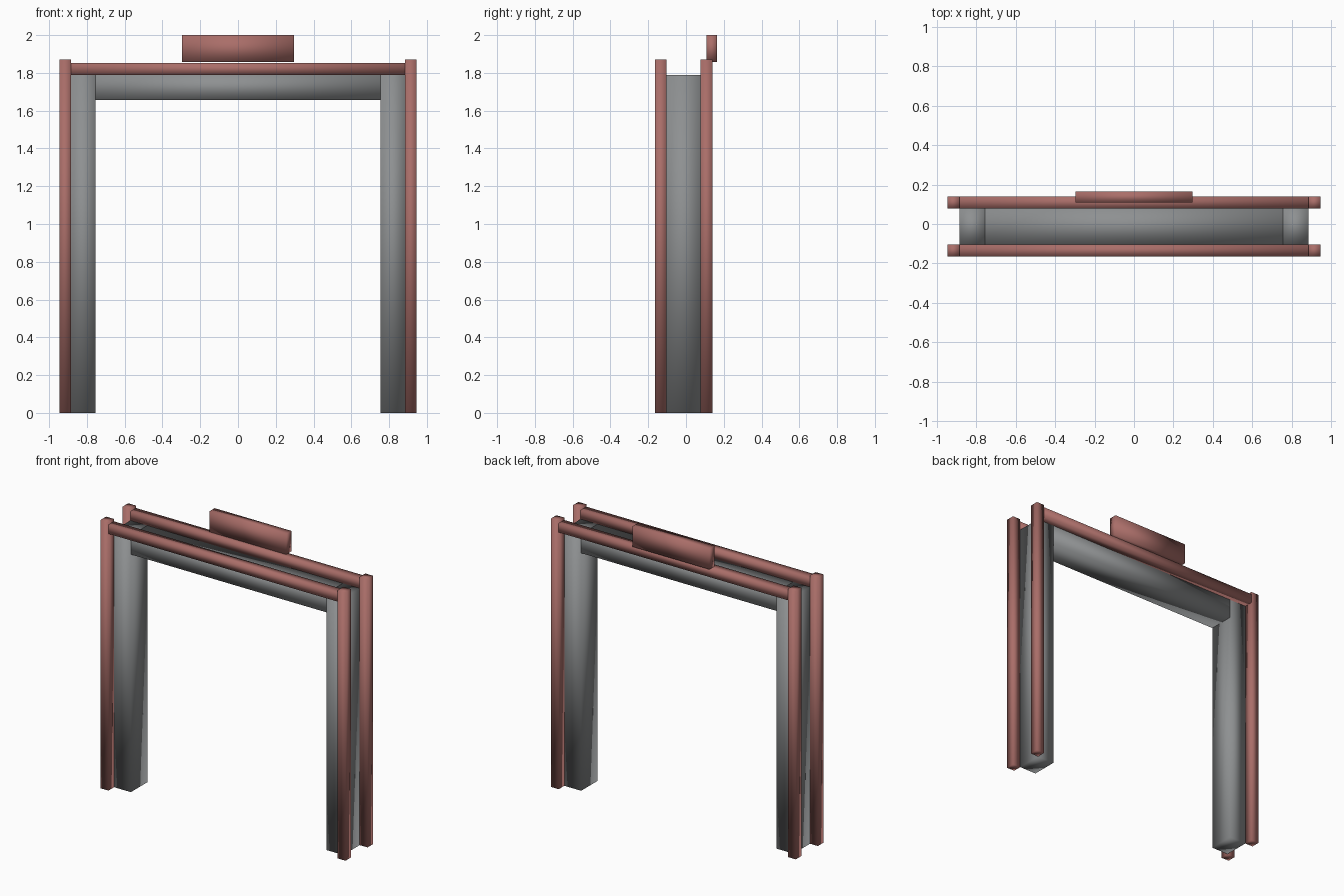
import bpy
import bmesh

cube = bpy.data.objects.get("Cube")
if cube:
    bpy.data.objects.remove(cube, do_unlink=True)


def make_material(name, colour):
    mat = bpy.data.materials.new(name)
    mat.use_nodes = True
    mat.diffuse_color = colour
    mat.node_tree.nodes["Principled BSDF"].inputs["Base Color"].default_value = colour
    return mat


RED = make_material("dusty red", (0.40, 0.155, 0.14, 1))
GREY = make_material("stone grey", (0.27, 0.28, 0.285, 1))


def box(name, xs, ys, zs, mat):
    """Softly shaded box spanning the given ranges."""
    bm = bmesh.new()
    bmesh.ops.create_cube(bm, size=1)
    for v in bm.verts:
        v.co = [r[0] if c < 0 else r[1] for c, r in zip(v.co, (xs, ys, zs))]
    for f in bm.faces:
        f.smooth = True
    mesh = bpy.data.meshes.new(name)
    bm.to_mesh(mesh)
    bm.free()
    mesh.materials.append(mat)
    obj = bpy.data.objects.new(name, mesh)
    bpy.context.collection.objects.link(obj)


INNER, OUTER, EDGE = 0.754, 0.884, 0.945
LEG_TOP = 1.79
FRONT, BACK = (-0.165, -0.103), (0.078, 0.14)
DEPTH = (FRONT[1], BACK[0])

# Grey legs and lintel
for side, s in (("left", 1), ("right", -1)):
    box(side + "_leg", sorted((s * INNER, s * OUTER)), DEPTH, (0, LEG_TOP), GREY)
box("lintel", (-INNER, INNER), DEPTH, (1.657, LEG_TOP), GREY)

# Red corner posts and the rails between them
for row, ys in (("front", FRONT), ("back", BACK)):
    for side, s in (("left", 1), ("right", -1)):
        box(f"{row}_{side}_post", sorted((s * OUTER, s * EDGE)), ys, (0, 1.87), RED)
    box(row + "_rail", (-OUTER, OUTER), ys, (LEG_TOP, 1.853), RED)

# Blank sign board on the back rail
box("sign_board", (-0.296, 0.296), (0.108, 0.165), (1.857, 2.0), RED)
